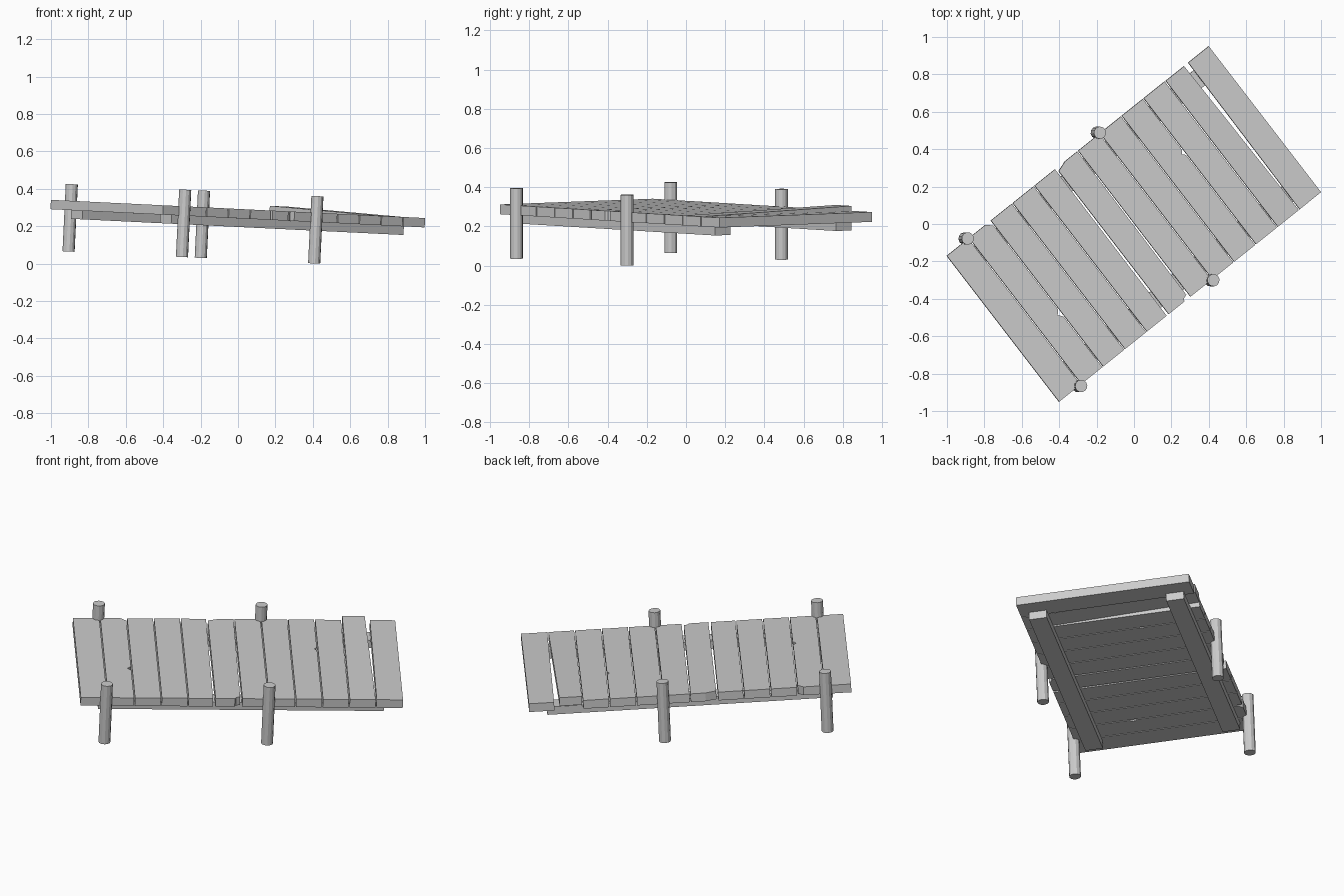
import bpy, bmesh
from mathutils import Matrix

if "Cube" in bpy.data.objects:
    bpy.data.objects.remove(bpy.data.objects["Cube"])

# tilted, slightly skewed dock frame: u along the walkway, v across, n up
M = Matrix(((0.781, -0.61, 0.0485, 0),
            (0.625, 0.793, 0.0, 0),
            (-0.038, 0.0296, 1.0, 0.2925),
            (0, 0, 0, 1)))


def finish(bm, name):
    bm.transform(M)
    bmesh.ops.recalc_face_normals(bm, faces=bm.faces)
    me = bpy.data.meshes.new(name)
    bm.to_mesh(me)
    bm.free()
    bpy.context.collection.objects.link(bpy.data.objects.new(name, me))


def slab(name, outline, top, thick, lift=0.0):
    # extruded outline; lift raises the +v end
    bm = bmesh.new()
    vs = [bm.verts.new((u, v, top + lift * (v / 0.98 + 0.5))) for u, v in outline]
    face = bm.faces.new(vs)
    ext = bmesh.ops.extrude_face_region(bm, geom=[face])
    new = [g for g in ext['geom'] if isinstance(g, bmesh.types.BMVert)]
    bmesh.ops.translate(bm, verts=new, vec=(0, 0, -thick))
    finish(bm, name)


# planks: 12 across the walkway, with uneven gaps and chipped edges
N, L, W, T = 12, 0.8965, 0.492, 0.05
pitch = 2 * L / N
G = 0.003
# plank index: extra inset (low edge -v, low edge +v, high edge -v, high edge +v)
inset = {4: (0, 0, 0.008, 0.004), 5: (0, 0, 0.006, 0), 10: (0, 0, 0, 0.018),
         11: (0, 0.006, 0, 0)}
for i in range(N):
    a, b, c, d = inset.get(i, (0, 0, 0, 0))
    lo, hi = -L + i * pitch, -L + (i + 1) * pitch
    gl, gh = (0 if i == 0 else G), (0 if i == N - 1 else G)
    A, B = (lo + gl + a, -W), (hi - gh - c, -W)
    C, D = (hi - gh - d, W), (lo + gl + b, W)
    pts = [A, B, C, D]
    if i == 1:      # chip on the edge and a broken corner
        h = B[0]
        pts = [A, B, (h, -0.15), (h - 0.02, -0.125), (h, -0.105),
               (h, W - 0.03), (h - 0.03, W), D]
    elif i == 5:    # broken corners at both ends
        h = B[0]
        pts = [A, (h - 0.03, -W), (h - 0.022, -W + 0.015), (h, -W + 0.022), C,
               (D[0] + 0.06, W), (D[0], W - 0.02)]
    elif i == 8:    # small chip on the edge
        h = B[0]
        pts = [A, B, (h, 0.115), (h - 0.014, 0.13), (h, 0.15), C, D]
    slab(f"plank_{i + 1}", pts, 0.0, T, 0.025 if i == 10 else 0.0)

# two support beams under the planks
for s, side in ((-1, "front"), (1, "back")):
    v0, v1 = s * 0.34, s * 0.44
    slab(f"{side}_beam", [(-0.795, v0), (0.795, v0), (0.795, v1), (-0.795, v1)],
         -T + 0.001, 0.047)

# four mooring posts at the deck edges
for s, side in ((-1, "front"), (1, "back")):
    for u, end in ((-0.755, "left"), (0.15, "right")):
        bm = bmesh.new()
        bmesh.ops.create_cone(bm, cap_ends=True, segments=12, radius1=0.033,
                              radius2=0.033, depth=0.36,
                              matrix=Matrix.Translation((u, s * 0.497, -0.091)))
        finish(bm, f"{side}_{end}_post")
